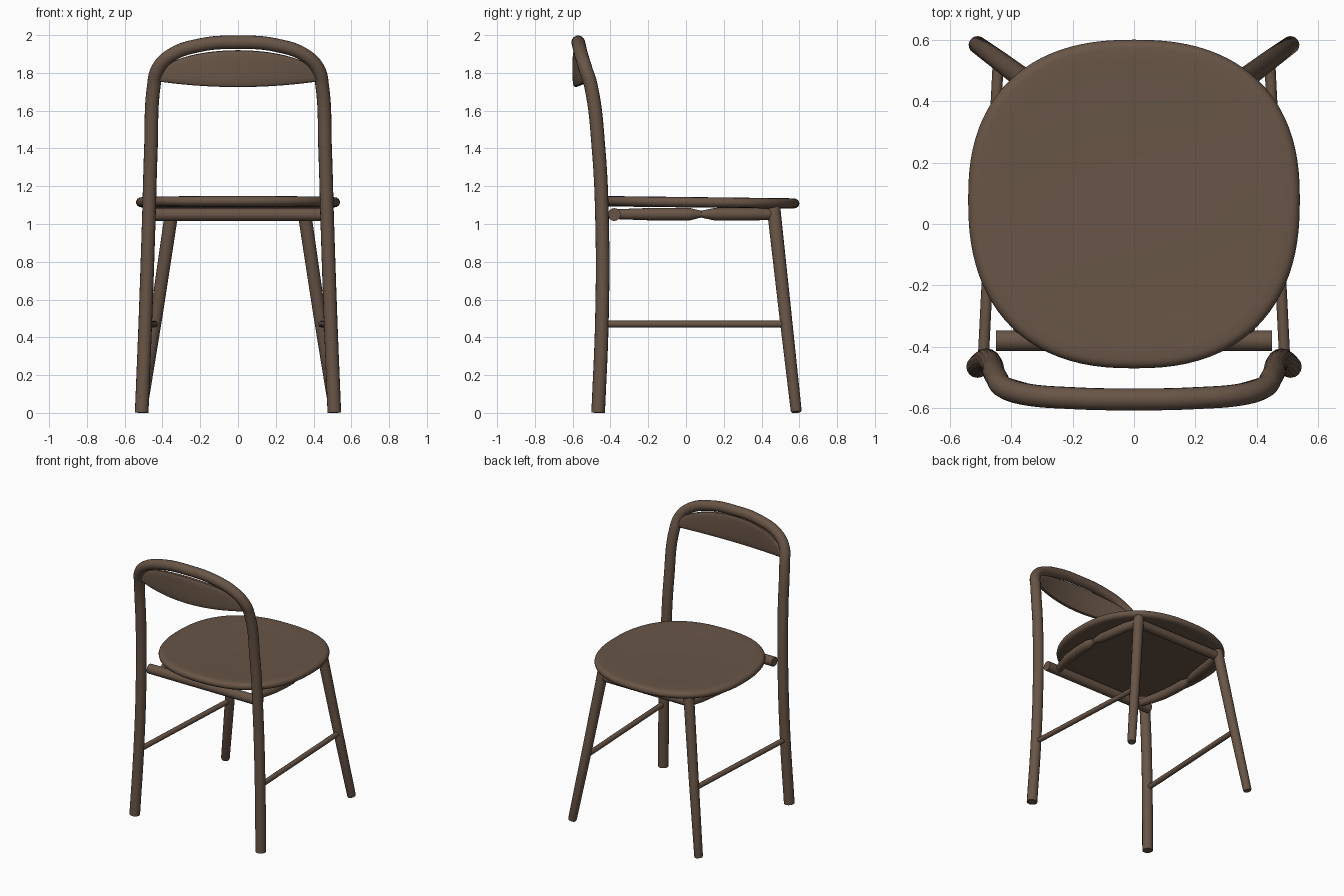
import bpy, bmesh, math

cube = bpy.data.objects.get("Cube")
if cube:
    bpy.data.objects.remove(cube, do_unlink=True)

# One wood colour
wood = bpy.data.materials.new("brown wood")
wood.use_nodes = True
COLOUR = (0.138, 0.09, 0.062, 1)
wood.diffuse_color = COLOUR
bsdf = wood.node_tree.nodes["Principled BSDF"]
bsdf.inputs["Base Color"].default_value = COLOUR
bsdf.inputs["Roughness"].default_value = 0.6


def finish(ob):
    """Select, colour and smooth one object."""
    bpy.ops.object.select_all(action='DESELECT')
    ob.select_set(True)
    bpy.context.view_layer.objects.active = ob
    if ob.type == 'CURVE':
        bpy.ops.object.convert(target='MESH')
        ob = bpy.context.view_layer.objects.active
    ob.data.materials.clear()
    ob.data.materials.append(wood)
    bpy.ops.object.shade_smooth_by_angle(angle=math.radians(40))


def rod(name, points, radii, curved=False):
    """Round bar through the points, with one radius per point."""
    cu = bpy.data.curves.new(name, 'CURVE')
    cu.dimensions = '3D'
    cu.bevel_depth = 1
    cu.bevel_resolution = 6
    cu.use_fill_caps = True
    cu.resolution_u = 8
    sp = cu.splines.new('BEZIER' if curved else 'POLY')
    pts = sp.bezier_points if curved else sp.points
    pts.add(len(points) - 1)
    for p, co, r in zip(pts, points, radii):
        p.radius = r
        if curved:
            p.co = co
            p.handle_left_type = p.handle_right_type = 'AUTO'
        else:
            p.co = (*co, 1)
    ob = bpy.data.objects.new(name, cu)
    bpy.context.collection.objects.link(ob)
    finish(ob)


def loft(name, rings):
    """Closed skin over equal-sized rings of points, capped at both ends."""
    bm = bmesh.new()
    loops = [[bm.verts.new(co) for co in ring] for ring in rings]
    n = len(loops[0])
    for a, b in zip(loops, loops[1:]):
        for i in range(n):
            j = (i + 1) % n
            bm.faces.new((a[i], a[j], b[j], b[i]))
    bm.faces.new(loops[0])
    bm.faces.new(loops[-1])
    bmesh.ops.recalc_face_normals(bm, faces=bm.faces)
    me = bpy.data.meshes.new(name)
    bm.to_mesh(me)
    bm.free()
    ob = bpy.data.objects.new(name, me)
    bpy.context.collection.objects.link(ob)
    finish(ob)


# Bent frame: both rear posts and the arch in one bar
half = [(0.51, -0.465, 0.001), (0.49, -0.445, 0.5), (0.473, -0.444, 1.0),
        (0.461, -0.463, 1.4), (0.446, -0.503, 1.73), (0.425, -0.531, 1.82),
        (0.36, -0.553, 1.89), (0.2, -0.567, 1.947)]
arch = half + [(0, -0.571, 1.962)] + [(-x, y, z) for x, y, z in reversed(half)]
rod("back_frame", arch, [0.036] * len(arch), curved=True)

# Curved backrest panel filling the arch
rings = []
for i in range(33):
    u = -1 + i / 16
    x = 0.425 * u
    y = -0.583 + 0.07 * u * u
    low = 1.725 + 0.03 * u * u
    high = 1.775 + 0.145 * math.sqrt(max(0, 1 - u * u))
    mid, h, t = (low + high) / 2, (high - low) / 2, 0.018
    ring = []
    for k in range(20):
        a = math.tau * k / 20
        c, s = math.cos(a), math.sin(a)
        ring.append((x, y + t * math.copysign(abs(c) ** 0.5, c),
                     mid + h * math.copysign(abs(s) ** 0.6, s)))
    rings.append(ring)
loft("backrest_panel", rings)


# Seat: rounded square plate with soft edges, a slight dish and tilt
def seat_ring(inset, z, n=96, power=2 / 2.38):
    ring = []
    for k in range(n):
        a = math.tau * k / n
        c, s = math.cos(a), math.sin(a)
        depth = 0.52 if s > 0 else 0.55
        x = (0.54 - inset) * math.copysign(abs(c) ** power, c)
        y = 0.08 + (depth - inset) * math.copysign(abs(s) ** power, s)
        ring.append((x, y, z - 0.012 * y))
    return ring


edge = [(0.45, 1.088), (0.2, 1.088), (0.04, 1.088)]
for k in range(9):
    a = math.pi * (k / 8 - 0.5)
    edge.append((0.028 * (1 - math.cos(a)), 1.116 + 0.026 * math.sin(a)))
edge += [(0.06, 1.143), (0.15, 1.139), (0.3, 1.136), (0.45, 1.135), (0.52, 1.135)]
loft("seat", [seat_ring(i, z) for i, z in edge])

# Front legs, seat side rails and low stretchers, on both sides
for side, s in (("left", 1), ("right", -1)):
    rod(f"front_leg_{side}",
        [(s * 0.512, 0.584, 0.004), (s * 0.51, 0.583, 0.014),
         (s * 0.43, 0.525, 0.53), (s * 0.347, 0.463, 1.09)],
        [0.025, 0.029, 0.033, 0.036])
    rod(f"side_stretcher_{side}",
        [(s * 0.491, -0.445, 0.47), (s * 0.442, 0.53, 0.47)], [0.018] * 2)
    rod(f"side_rail_front_{side}",
        [(s * 0.35, 0.46, 1.052), (s * 0.375, 0.36, 1.052),
         (s * 0.405, 0.15, 1.052), (s * 0.415, 0.08, 1.052)],
        [0.03, 0.033, 0.033, 0.018])
    rod(f"side_rail_rear_{side}",
        [(s * 0.415, 0.08, 1.052), (s * 0.418, 0.02, 1.052),
         (s * 0.405, -0.18, 1.052), (s * 0.355, -0.38, 1.052)],
        [0.018, 0.033, 0.033, 0.026], curved=True)

# Cross rails under the seat
rod("front_rail", [(-0.35, 0.46, 1.05), (0.35, 0.46, 1.05)], [0.032] * 2)
rod("rear_rail", [(-0.45, -0.38, 1.05), (0.45, -0.38, 1.05)], [0.034] * 2)
